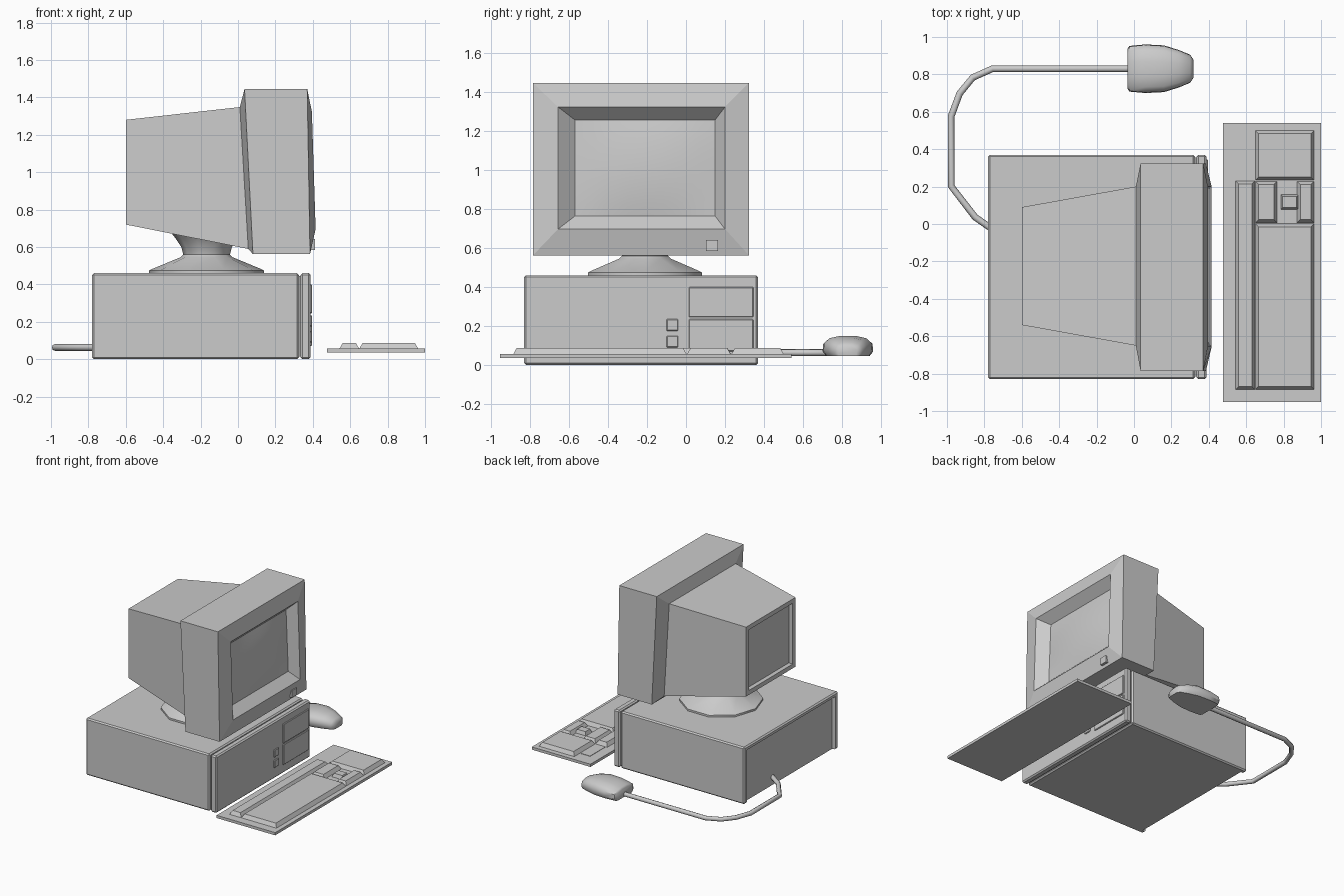
import bpy, bmesh
from math import sin, cos, pi, radians

if "Cube" in bpy.data.objects:
    bpy.data.objects.remove(bpy.data.objects["Cube"])


def finish(name, bm, smooth=None):
    bmesh.ops.recalc_face_normals(bm, faces=bm.faces)
    me = bpy.data.meshes.new(name)
    bm.to_mesh(me)
    bm.free()
    ob = bpy.data.objects.new(name, me)
    bpy.context.collection.objects.link(ob)
    if smooth:
        bpy.ops.object.select_all(action='DESELECT')
        ob.select_set(True)
        bpy.context.view_layer.objects.active = ob
        bpy.ops.object.shade_smooth_by_angle(angle=radians(smooth))
    return ob


def loft(name, rings, smooth=None, cap_end=True):
    """Skin a list of equal-length point rings."""
    bm = bmesh.new()
    vs = [[bm.verts.new(p) for p in r] for r in rings]
    n = len(rings[0])
    for a, b in zip(vs, vs[1:]):
        for i in range(n):
            j = (i + 1) % n
            bm.faces.new((a[i], a[j], b[j], b[i]))
    bm.faces.new(vs[0])
    if cap_end:
        bm.faces.new(vs[-1])
    return finish(name, bm, smooth)


def box(name, x0, x1, y0, y1, z0, z1, bevel=0):
    bm = bmesh.new()
    bmesh.ops.create_cube(bm, size=1)
    for v in bm.verts:
        v.co = [(a + b) / 2 + c * (b - a)
                for a, b, c in zip((x0, y0, z0), (x1, y1, z1), v.co)]
    if bevel:
        bmesh.ops.bevel(bm, geom=bm.edges[:], offset=bevel, segments=1, affect='EDGES')
    return finish(name, bm)


# System case with recessed back
case = box("case_body", -.78, .325, -.83, .37, 0, .46, .01)
cutter = box("case_back_cutter", -.9, -.75, -.795, .335, -.1, .43)
cutter.hide_render = True
cutter.hide_viewport = True
mod = case.modifiers.new("back_recess", 'BOOLEAN')
mod.object = cutter
mod.solver = 'EXACT'
box("case_neck", .31, .35, -.815, .355, .015, .445)

# Front bezel, drive bays and buttons
box("case_front_bezel", .335, .388, -.83, .37, 0, .46, .01)
box("upper_drive_bay", .37, .396, .015, .345, .245, .40, .004)
box("lower_drive_bay", .37, .396, .015, .345, .07, .235, .004)
for i, z in enumerate((.09, .175)):
    box(f"case_button_{i + 1}", .37, .396, -.10, -.04, z, z + .06, .004)

# Pedestal, ten-sided revolve
profile = [(.307, .455), (.307, .475), (.29, .483), (.14, .545), (.125, .56),
           (.135, .60), (.165, .645), (.2, .69)]
loft("monitor_pedestal",
     [[(-.168 + r * cos(i * pi / 5), -.21 + r * sin(i * pi / 5), z) for i in range(10)]
      for r, z in profile], 40)


# Monitor shell: rectangles skinned from the rear recess to the screen edge
def rect(xt, xb, y0, y1, z0, z1):
    return [(xb, y0, z0), (xb, y1, z0), (xt, y1, z1), (xt, y0, z1)]


loft("monitor_shell", [
    rect(-.565, -.565, -.505, .055, .755, 1.245),
    rect(-.6, -.6, -.505, .055, .755, 1.245),
    rect(-.6, -.6, -.54, .09, .72, 1.28),
    rect(.01, .055, -.65, .2, .59, 1.348),
    rect(.035, .08, -.785, .323, .562, 1.446),
    rect(.37, .385, -.785, .323, .562, 1.446),
    rect(.395, .415, -.656, .2, .697, 1.323),
    rect(.325, .345, -.569, .149, .764, 1.256)], cap_end=False)

# Slightly domed screen
bm = bmesh.new()
bmesh.ops.create_grid(bm, x_segments=8, y_segments=8, size=1)
for v in bm.verts:
    u, w = v.co.x, v.co.y
    v.co = (.335 - .01 * w + .025 * (1 - u * u) * (1 - w * w),
            -.21 + .359 * u, 1.01 + .246 * w)
screen = finish("screen", bm, 60)
if screen.data.polygons[0].normal.x < 0:
    screen.data.flip_normals()
box("power_button", .38, .411, .103, .165, .585, .642)

# Keyboard
box("keyboard_base", .476, 1, -.953, .54, .035, .057)


def keys(name, x0, x1, y0, y1, top=.087, inset=.017):
    def ring(d, z):
        return [(x0 + d, y0 + d, z), (x1 - d, y0 + d, z),
                (x1 - d, y1 - d, z), (x0 + d, y1 - d, z)]
    loft(name, [ring(0, .05), ring(0, .057), ring(inset, top)])


keys("function_keys", .543, .647, -.885, .23)
keys("main_keys", .649, .963, -.885, .002)
keys("number_keys", .649, .963, .234, .5)
keys("navigation_keys", .649, .765, .006, .228)
keys("arrow_key_row", .872, .963, .006, .228)
keys("arrow_key_up", .785, .88, .078, .158, .085, .01)
box("indicator_panel", .556, .636, .24, .43, .05, .06)

# Mouse: rounded sections along x (x, half width, top height)
sections = [(-.036, .105, .115), (-.025, .122, .128), (.06, .13, .144), (.16, .125, .15),
            (.24, .1, .138), (.3, .075, .115), (.317, .05, .095)]
outline = [(-.85, 0), (-1, .25), (-.97, .65), (-.75, .88), (-.3, 1),
           (.3, 1), (.75, .88), (.97, .65), (1, .25), (.85, 0)]
loft("mouse", [[(x, .83 + u * w, .045 + v * (t - .045)) for u, v in outline]
               for x, w, t in sections], 45)

# Mouse cable
path = [(-.02, .83), (-.757, .83), (-.862, .783), (-.932, .698), (-.978, .575),
        (-.978, .203), (-.85, .037), (-.74, -.04)]
cu = bpy.data.curves.new("mouse_cable", 'CURVE')
cu.dimensions = '3D'
cu.bevel_depth = .018
cu.bevel_resolution = 2
cu.use_fill_caps = True
sp = cu.splines.new('POLY')
sp.points.add(len(path) - 1)
for p, (x, y) in zip(sp.points, path):
    p.co = (x, y, .063, 1)
bpy.context.collection.objects.link(bpy.data.objects.new("mouse_cable", cu))
